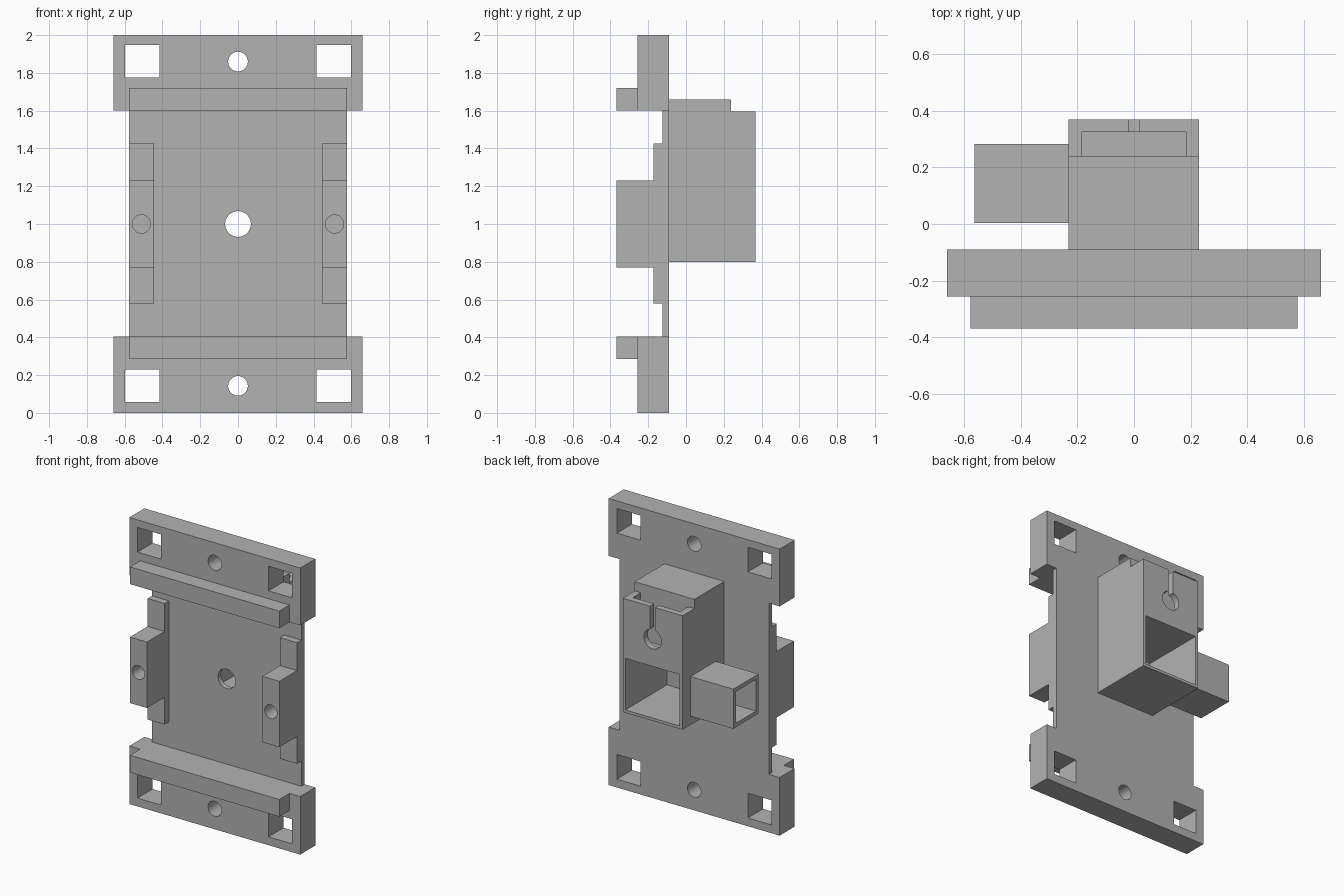
import bpy
import math

cube = bpy.data.objects.get("Cube")
if cube:
    bpy.data.objects.remove(cube, do_unlink=True)

grey = bpy.data.materials.new("plain grey")
grey.use_nodes = True
colour = (0.448, 0.448, 0.448, 1)
grey.diffuse_color = colour
grey.node_tree.nodes["Principled BSDF"].inputs["Base Color"].default_value = colour


def box(name, x, y, z):
    """Box from its (low, high) ranges."""
    spans = (x, y, z)
    bpy.ops.mesh.primitive_cube_add(size=1, location=[(a + b) / 2 for a, b in spans])
    ob = bpy.context.object
    ob.name = name
    ob.scale = [b - a for a, b in spans]
    bpy.ops.object.transform_apply(location=True, rotation=True, scale=True)
    ob.data.materials.append(grey)
    return ob


def rod(name, x, z, radius, y):
    """Round cutter running along y."""
    bpy.ops.mesh.primitive_cylinder_add(
        vertices=48, radius=radius, depth=y[1] - y[0],
        location=(x, (y[0] + y[1]) / 2, z), rotation=(math.pi / 2, 0, 0))
    ob = bpy.context.object
    ob.name = name
    bpy.ops.object.transform_apply(location=True, rotation=True, scale=True)
    ob.data.materials.append(grey)
    return ob


def combine(target, others, operation):
    """Apply booleans to the target and discard the helpers."""
    for other in others:
        other.hide_render = True
        mod = target.modifiers.new("cut", 'BOOLEAN')
        mod.operation = operation
        mod.solver = 'EXACT'
        mod.object = other
        bpy.context.view_layer.objects.active = target
        bpy.ops.object.modifier_apply(modifier=mod.name)
        bpy.data.objects.remove(other, do_unlink=True)


def smooth(ob):
    bpy.ops.object.select_all(action='DESELECT')
    ob.select_set(True)
    bpy.context.view_layer.objects.active = ob
    bpy.ops.object.shade_smooth_by_angle(angle=math.radians(30))


BACK = -0.09
THROUGH = (-0.5, 0.0)

# Thin middle panel with the central hole
panel = box("middle_panel", (-0.577, 0.577), (-0.125, BACK), (0.405, 1.6))
combine(panel, [rod("hole", 0, 1, 0.068, THROUGH)], 'DIFFERENCE')
smooth(panel)

# Thick end bars with strap openings, a screw hole and a cross rail
for name, bar_z, slot_z, hole_z, rail_z in (
        ("top", (1.6, 2.0), (1.775, 1.947), 1.86, (1.6, 1.72)),
        ("bottom", (0.0, 0.405), (0.058, 0.23), 0.143, (0.285, 0.405))):
    bar = box(name + "_end_bar", (-0.66, 0.66), (-0.256, BACK), bar_z)
    cutters = [rod("hole", 0, hole_z, 0.052, THROUGH)]
    for x in ((-0.597, -0.415), (0.415, 0.597)):
        cutters.append(box("slot", x, THROUGH, slot_z))
    combine(bar, cutters, 'DIFFERENCE')
    smooth(bar)
    box(name + "_cross_rail", (-0.577, 0.577), (-0.368, -0.256), rail_z)

# Side lugs: a low strip and a tall drilled block
for name, x in (("left", (0.446, 0.577)), ("right", (-0.577, -0.446))):
    box(name + "_lug_strip", x, (-0.173, -0.125), (0.58, 1.425))
    block = box(name + "_lug_block", x, (-0.368, -0.125), (0.77, 1.23))
    combine(block, [rod("hole", sum(x) / 2, 1, 0.048, (-0.5, -0.15))], 'DIFFERENCE')
    smooth(block)

# Rear housing with stepped top, open chamber and keyhole pocket
housing = box("rear_housing", (-0.232, 0.23), (BACK, 0.369), (0.8, 1.66))
combine(housing, [
    box("step", (-0.5, 0.5), (0.238, 0.5), (1.595, 1.8)),
    box("chamber", (-0.21, 0.21), (-0.2, 0.5), (0.82, 1.18)),
    box("pocket", (-0.183, 0.183), (0.238, 0.325), (1.27, 1.7)),
    box("key_slot", (-0.02, 0.02), (0.3, 0.5), (1.37, 1.7)),
    rod("key_hole", 0, 1.37, 0.068, (0.3, 0.5)),
], 'DIFFERENCE')
smooth(housing)

# Hollow square side arm
arm = box("side_arm", (-0.563, -0.232), (0.004, 0.282), (0.862, 1.138))
combine(arm, [box("bore", (-0.7, -0.24), (0.032, 0.254), (0.89, 1.11))], 'DIFFERENCE')
